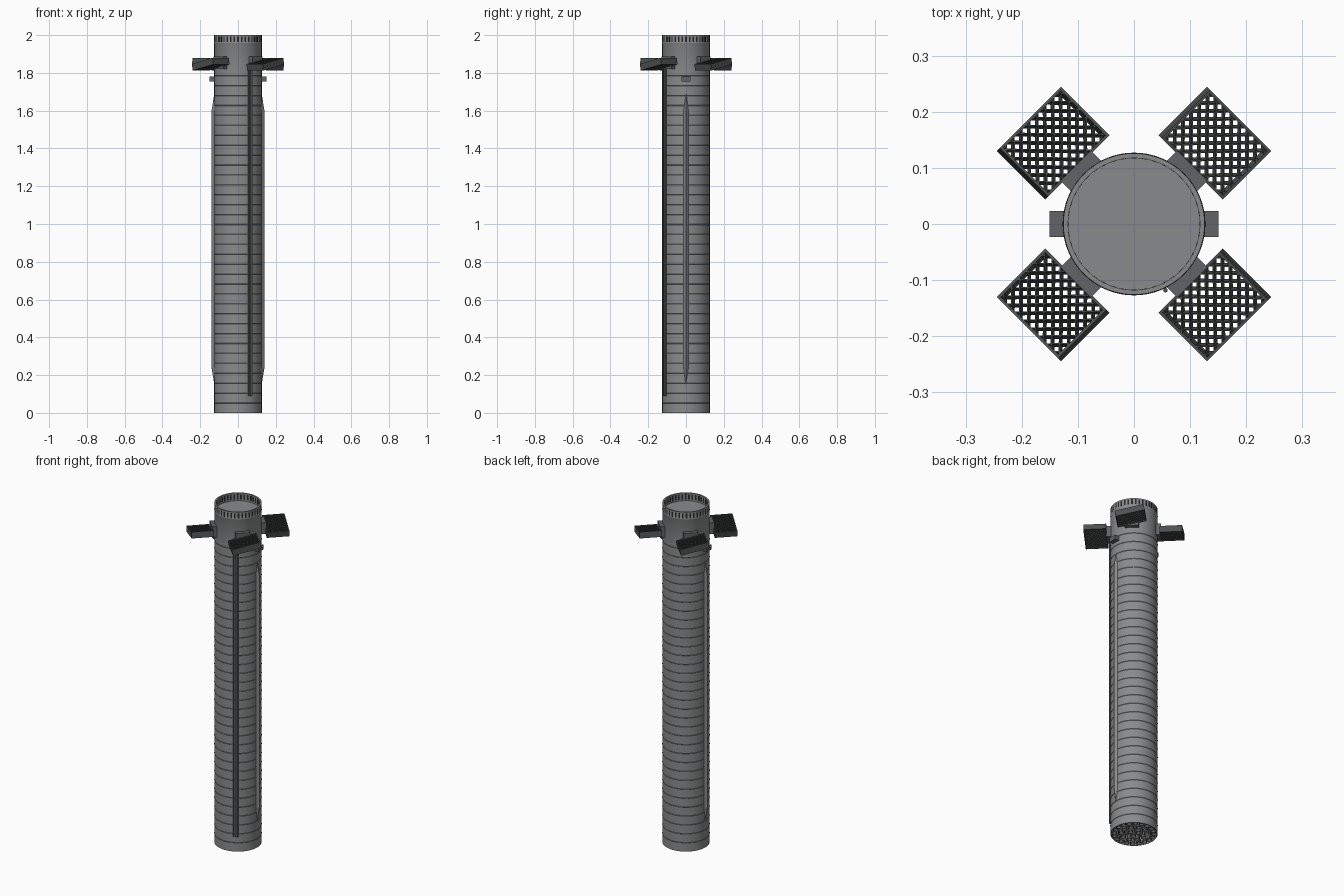
import bpy, bmesh
from math import pi, cos, sin, radians, sqrt
from mathutils import Matrix, Vector

if "Cube" in bpy.data.objects:
    bpy.data.objects.remove(bpy.data.objects["Cube"])

R, H = 0.126, 2.0


def material(name, rgb):
    m = bpy.data.materials.new(name)
    m.use_nodes = True
    col = (*rgb, 1)
    m.diffuse_color = col
    m.node_tree.nodes["Principled BSDF"].inputs["Base Color"].default_value = col
    return m


steel = material("steel grey", (0.25, 0.255, 0.26))
bracket = material("bracket grey", (0.12, 0.13, 0.135))
fin_grey = material("dark fin grey", (0.075, 0.082, 0.082))
black = material("vent black", (0.02, 0.02, 0.021))
bell_grey = material("engine grey", (0.09, 0.09, 0.095))


def finish(name, bm, mat, smooth=False):
    bmesh.ops.recalc_face_normals(bm, faces=bm.faces)
    mesh = bpy.data.meshes.new(name)
    bm.to_mesh(mesh)
    bm.free()
    mesh.materials.append(mat)
    ob = place(name, mesh)
    if smooth:
        bpy.ops.object.select_all(action="DESELECT")
        ob.select_set(True)
        bpy.context.view_layer.objects.active = ob
        bpy.ops.object.shade_smooth_by_angle(angle=radians(30))
    return ob


def place(name, mesh, matrix=Matrix()):
    ob = bpy.data.objects.new(name, mesh)
    bpy.context.collection.objects.link(ob)
    ob.matrix_world = matrix
    return ob


def box(bm, size, matrix):
    bmesh.ops.create_cube(bm, size=1, matrix=matrix @ Matrix.Diagonal((*size, 1)))


def lathe(name, profile, steps, mat):
    bm = bmesh.new()
    verts = [bm.verts.new((r, 0, z)) for r, z in profile]
    edges = [bm.edges.new(pair) for pair in zip(verts, verts[1:])]
    bmesh.ops.spin(bm, geom=verts + edges, cent=(0, 0, 0), axis=(0, 0, 1),
                   angle=2 * pi, steps=steps)
    bmesh.ops.remove_doubles(bm, verts=bm.verts, dist=1e-5)
    return finish(name, bm, mat, True)


def polar(angle, radius, z=0):
    return Matrix.Rotation(angle, 4, "Z") @ Matrix.Translation((radius, 0, z))


# Hull with weld beads, open rim on top and engine bay underneath
profile = [(0, 0.05), (0.122, 0.05), (0.122, 0), (R, 0)]
for i in range(1, 35):
    z = i * 0.0525
    profile += [(R, z - 0.0015), (R + 0.0012, z), (R, z + 0.0015)]
profile += [(R, 1.955), (R + 0.001, 1.957), (R + 0.001, 1.961), (R, 1.963),
            (R, H), (0.1175, H), (0.1175, 1.955), (0, 1.955)]
lathe("hull", profile, 64, steel)

# Vent slots around the rim
bm = bmesh.new()
for i in range(40):
    box(bm, (0.0097, 0.009, 0.03), polar(2 * pi * i / 40, 0.1217, 1.978))
finish("rim_vents", bm, black)

# Engine bells in three rings
bell = lathe("engine_bell", [(0, 0.05), (0.006, 0.05), (0.006, 0.036), (0.011, 0.02),
                             (0.0148, 0.002), (0.0138, 0.002), (0.010, 0.02),
                             (0.005, 0.034), (0, 0.034)], 16, bell_grey)
spots = [polar(2 * pi * i / n, r) for n, r in ((20, 0.106), (10, 0.068), (3, 0.025))
         for i in range(n)]
bell.matrix_world = spots[0]
for m in spots[1:]:
    place("engine_bell", bell.data, m)

# Lattice fin: frame plus crossed diagonal bars
A, B, DEPTH, WALL = 0.061, 0.079, 0.035, 0.005
bm = bmesh.new()
for s in (-1, 1):
    box(bm, (WALL, 2 * B, DEPTH), Matrix.Translation((s * (A - WALL / 2), 0, 0)))
    box(bm, (2 * A, WALL, DEPTH), Matrix.Translation((0, s * (B - WALL / 2), 0)))
a, b, pitch = A - WALL / 2, B - WALL / 2, 0.0145 * sqrt(2)
for k in range(-6, 7):
    c = k * pitch
    u0, u1 = max(-a, c - b), min(a, c + b)
    if u1 - u0 < 0.004:
        continue
    mid = (u0 + u1) / 2
    for s in (-1, 1):
        m = Matrix.Translation((mid, s * (c - mid), 0)) @ Matrix.Rotation(-s * pi / 4, 4, "Z")
        box(bm, ((u1 - u0) * sqrt(2), 0.0022, DEPTH * 0.92), m)
fin = finish("grid_fin", bm, fin_grey)

# Four tilted fins, each on a mounting block
bm = bmesh.new()
for i in range(4):
    ang = pi / 4 + i * pi / 2
    m = polar(ang, 0.204, 1.846) @ Matrix.Rotation(radians(12), 4, "X")
    if i == 0:
        fin.matrix_world = m
    else:
        place("grid_fin", fin.data, m)
    box(bm, (0.032, 0.076, 0.066), polar(ang, 0.131, 1.853))
finish("fin_mounts", bm, bracket)

# Lifting lugs on both sides
bm = bmesh.new()
for s in (-1, 1):
    box(bm, (0.032, 0.046, 0.026), Matrix.Translation((s * 0.135, 0, 1.768)))
finish("lifting_lugs", bm, bracket)

# Long ridged side fairings with tapered ends
bm = bmesh.new()
for s in (-1, 1):
    rows = []
    for z, tip, w in ((0.15, 0.1255, 0.002), (0.24, 0.14, 0.013),
                      (1.6, 0.14, 0.013), (1.69, 0.1255, 0.002)):
        rows.append([bm.verts.new((s * x, y, z)) for x, y in
                     ((0.12, -w), (0.1255, -w), (tip, 0), (0.1255, w), (0.12, w))])
    for lo, hi in zip(rows, rows[1:]):
        for j in range(5):
            k = (j + 1) % 5
            bm.faces.new((lo[j], lo[k], hi[k], hi[j]))
    bm.faces.new(rows[0])
    bm.faces.new(rows[-1])
finish("side_fairings", bm, steel)

# Service pipes running up the front
for name, x, y, r, mat in (("thin_pipe", 0.056, -0.118, 0.004, fin_grey),
                           ("thick_pipe", 0.071, -0.111, 0.007, bracket)):
    bm = bmesh.new()
    bmesh.ops.create_cone(bm, cap_ends=True, segments=12, radius1=r, radius2=r, depth=1.75,
                          matrix=Matrix.Translation((x, y, 0.965)))
    finish(name, bm, mat, True)
